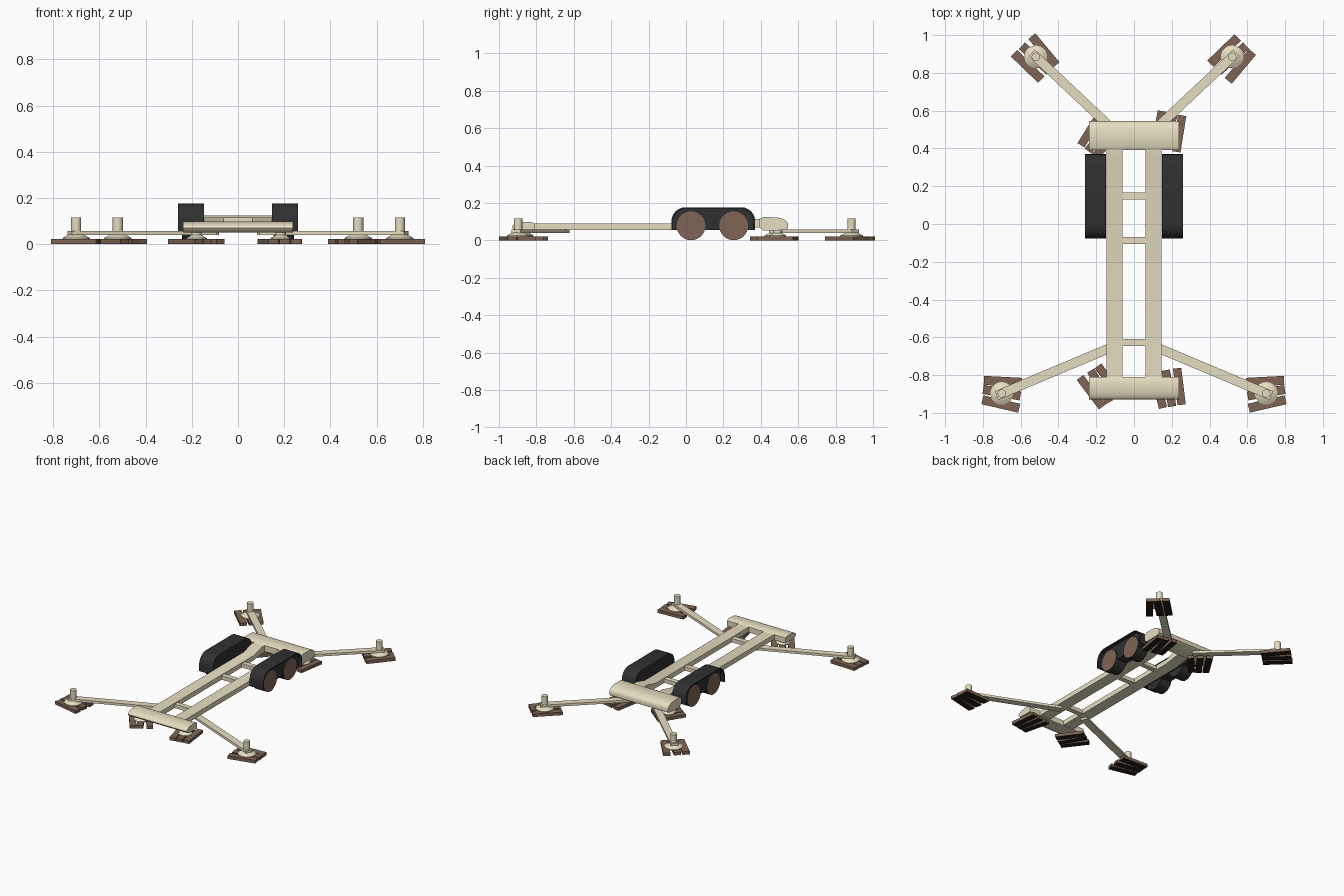
import bpy, bmesh, math
from mathutils import Matrix, Vector

if "Cube" in bpy.data.objects:
    bpy.data.objects.remove(bpy.data.objects["Cube"])


def material(name, rgb):
    m = bpy.data.materials.new(name)
    m.diffuse_color = (*rgb, 1)
    m.use_nodes = True
    m.node_tree.nodes["Principled BSDF"].inputs["Base Color"].default_value = m.diffuse_color
    return m


CREAM = material("cream paint", (0.79, 0.73, 0.53))
BLACK = material("black rubber", (0.03, 0.03, 0.032))
BROWN = material("brown wood", (0.21, 0.13, 0.09))
DARK = material("dark wet wood", (0.02, 0.013, 0.008))


def finish(name, bm, *mats, smooth=False):
    bmesh.ops.recalc_face_normals(bm, faces=bm.faces)
    me = bpy.data.meshes.new(name)
    bm.to_mesh(me)
    bm.free()
    ob = bpy.data.objects.new(name, me)
    bpy.context.collection.objects.link(ob)
    for m in mats:
        me.materials.append(m)
    if smooth:
        bpy.context.view_layer.objects.active = ob
        ob.select_set(True)
        bpy.ops.object.shade_smooth_by_angle(angle=math.radians(35))
        ob.select_set(False)
    return ob


def box(name, loc, size, mat, angle=0, under=None):
    bm = bmesh.new()
    bmesh.ops.create_cube(bm, size=1, matrix=Matrix.Translation(loc)
                          @ Matrix.Rotation(angle, 4, 'Z') @ Matrix.Diagonal((*size, 1)))
    if under:  # underside in a second colour
        for f in bm.faces:
            f.normal_update()
            f.material_index = 1 if f.normal.z < -0.9 else 0
        return finish(name, bm, mat, under)
    return finish(name, bm, mat)


def extrude_x(name, profile, x0, x1, mat, smooth=False):
    """Sweep a (y, z) outline from x0 to x1."""
    bm = bmesh.new()
    f = bm.faces.new([bm.verts.new((x0, y, z)) for y, z in profile])
    r = bmesh.ops.extrude_face_region(bm, geom=[f])
    bmesh.ops.translate(bm, vec=(x1 - x0, 0, 0),
                        verts=[v for v in r["geom"] if isinstance(v, bmesh.types.BMVert)])
    return finish(name, bm, mat, smooth=smooth)


def lathe(name, profile, x, y, mat, n=24):
    """Turn an (r, z) outline about a vertical axis."""
    bm = bmesh.new()
    rings = [[bm.verts.new((x + r * math.cos(2 * math.pi * i / n),
                            y + r * math.sin(2 * math.pi * i / n), z)) for i in range(n)]
             for r, z in profile]
    for a, b in zip(rings, rings[1:]):
        for i in range(n):
            j = (i + 1) % n
            bm.faces.new((a[i], a[j], b[j], b[i]))
    bm.faces.new(rings[0])
    bm.faces.new(rings[-1])
    return finish(name, bm, mat, smooth=True)


def arc(cy, cz, ry, rz, a0, a1, n=6):
    return [(cy + ry * math.cos(math.radians(a0 + (a1 - a0) * i / n)),
             cz + rz * math.sin(math.radians(a0 + (a1 - a0) * i / n))) for i in range(n + 1)]


def timber_pad(name, x, y, degrees, skews, length=0.2, pitch=0.06):
    """Three loose planks laid side by side."""
    a = math.radians(degrees)
    for i, skew in enumerate(skews):
        off = (i - 1) * pitch
        box(f"{name}_plank_{i + 1}", (x - off * math.sin(a), y + off * math.cos(a), 0.011),
            (length, pitch - 0.012, 0.022), BROWN, a + math.radians(skew), DARK)


# Chassis rails with a step up to the rear beam
rail = [(-0.83, 0.055), (0.27, 0.055), (0.36, 0.07), (0.43, 0.07),
        (0.43, 0.115), (0.36, 0.115), (0.27, 0.09), (-0.83, 0.09)]
for s, side in ((-1, "left"), (1, "right")):
    extrude_x(f"{side}_rail", rail, s * 0.06, s * 0.145, CREAM, True)

# Cross members
for i, y in enumerate((0.147, -0.087, -0.628)):
    box(f"cross_member_{i + 1}", (0, y, 0.07), (0.14, 0.037, 0.028), CREAM)

# End beams with rounded outer edges
front = [(-0.81, 0.05)] + arc(-0.885, 0.07, 0.045, 0.02, 270, 180, 3) \
    + arc(-0.86, 0.07, 0.07, 0.028, 180, 90, 6)[1:] + [(-0.825, 0.098), (-0.81, 0.09)]
extrude_x("front_beam", front, -0.237, 0.237, CREAM, True)
rear = [(0.393, 0.07), (0.415, 0.052), (0.53, 0.055), (0.545, 0.065)] \
    + arc(0.475, 0.085, 0.07, 0.038, 0, 90, 6) + [(0.415, 0.125), (0.393, 0.115)]
extrude_x("rear_beam", rear, -0.237, 0.237, CREAM, True)

# Mudguards: an arched shell overhanging a filled inner half
outer = [(-0.078, 0.055)] + arc(-0.003, 0.102, 0.075, 0.075, 180, 90) \
    + arc(0.295, 0.102, 0.075, 0.075, 90, 0) + [(0.37, 0.055)]
inner = [(-0.07, 0.055)] + arc(-0.003, 0.102, 0.067, 0.067, 180, 90) \
    + arc(0.295, 0.102, 0.067, 0.067, 90, 0) + [(0.362, 0.055)]
for s, side in ((-1, "left"), (1, "right")):
    extrude_x(f"{side}_mudguard_core", outer, s * 0.148, s * 0.235, BLACK, True)
    extrude_x(f"{side}_mudguard_lip", outer + inner[::-1], s * 0.235, s * 0.259, BLACK, True)
    # Paired wheels, with a brown face on the outside only
    for i, y in enumerate((0.027, 0.255)):
        bm = bmesh.new()
        bmesh.ops.create_cone(bm, cap_ends=True, segments=32, radius1=0.077, radius2=0.077,
                              depth=0.09, matrix=Matrix.Translation((s * 0.198, y, 0.078))
                              @ Matrix.Rotation(math.pi / 2, 4, 'Y'))
        for f in bm.faces:
            f.normal_update()
            f.material_index = 1 if f.normal.x * s > 0.9 else 0
        finish(f"{side}_wheel_{i + 1}", bm, BLACK, BROWN, smooth=True)

# Outrigger arms with screw jacks on timber pads
jack = [(0.06, 0.02), (0.06, 0.026), (0.036, 0.04), (0.022, 0.044), (0.022, 0.116)]
short_jack = [(0.045, 0.02), (0.045, 0.026), (0.028, 0.036), (0.022, 0.04), (0.022, 0.075)]
arms = (("front", (0.10, -0.645), (0.70, -0.897), 5, (8, 5, -2), -0.893),
        ("rear", (0.10, 0.49), (0.52, 0.885), 46, (4, -3, -2), 0.876))
for s, side in ((-1, "left"), (1, "right")):
    for end, root, tip, deg, skews, pad_y in arms:
        a, b = Vector((s * root[0], root[1])), Vector((s * tip[0], tip[1]))
        d = b - a
        b += d.normalized() * 0.03
        c = (a + b) / 2
        name = f"{end}_{side}"
        box(f"{name}_arm", (c.x, c.y, 0.0485), ((b - a).length, 0.05, 0.017), CREAM,
            math.atan2(d.y, d.x))
        lathe(f"{name}_jack", jack, s * tip[0], tip[1], CREAM)
        order = skews if (end == "front" or s > 0) else skews[::-1]
        timber_pad(f"{name}_outrigger", s * tip[0], pad_y, s * deg, [s * k for k in order])

# Short jacks and timber pads under the end beams
for name, x, y, deg, skews in (("front_left_beam", -0.18, -0.86, -57, (4, -3, 3)),
                               ("front_right_beam", 0.185, -0.87, -80, (4, 0, 155 - 158)),
                               ("rear_left_beam", -0.185, 0.465, 52, (-4, 2, 6)),
                               ("rear_right_beam", 0.185, 0.49, 78, (3, -3, 2))):
    lathe(f"{name}_jack", short_jack, x, y, CREAM)
    timber_pad(name, x, y, deg, skews, 0.195, 0.056)
